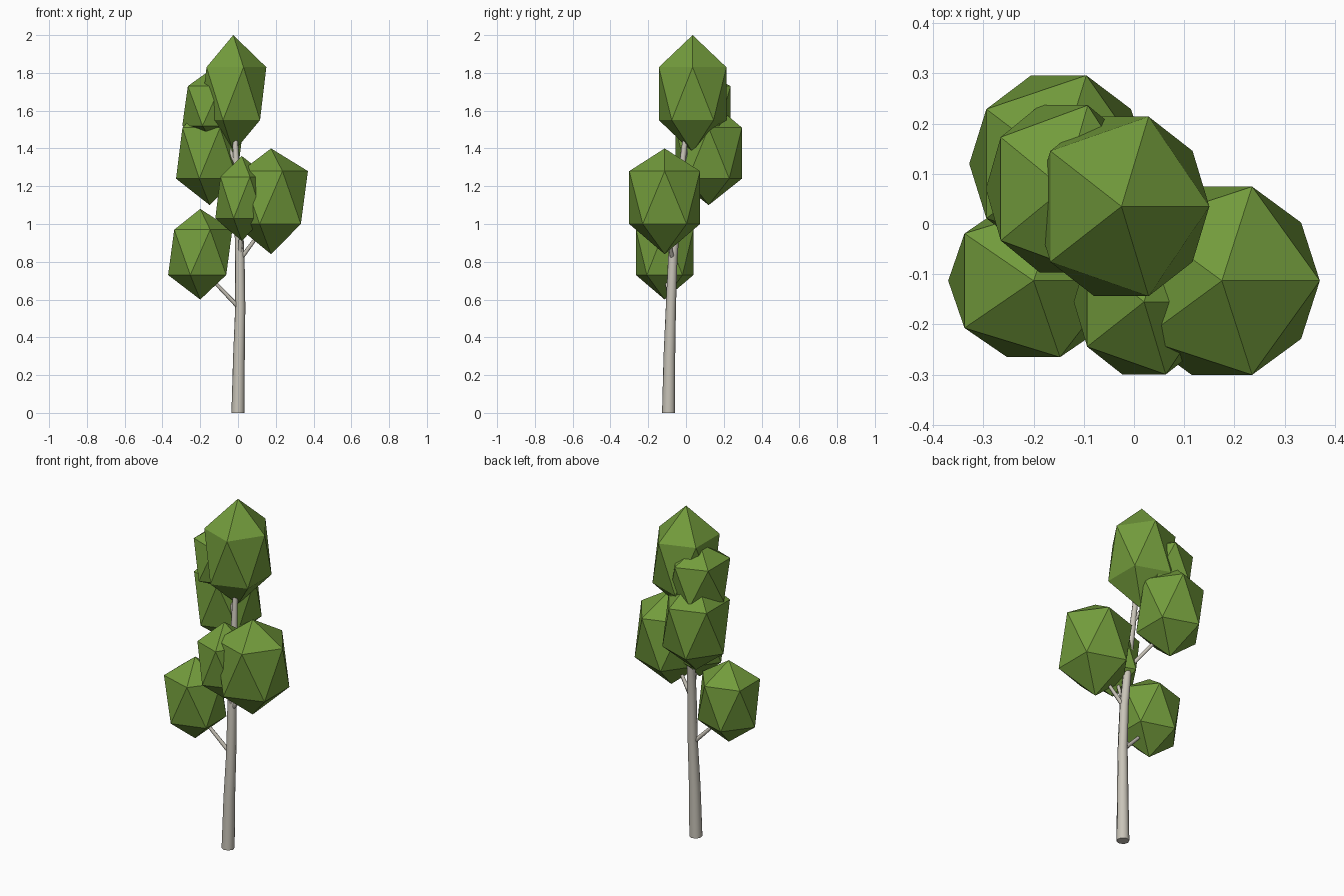
import bpy
import bmesh

cube = bpy.data.objects.get("Cube")
if cube:
    bpy.data.objects.remove(cube, do_unlink=True)


def make_material(name, rgb):
    mat = bpy.data.materials.new(name)
    mat.use_nodes = True
    mat.diffuse_color = (*rgb, 1)
    mat.node_tree.nodes["Principled BSDF"].inputs["Base Color"].default_value = (*rgb, 1)
    return mat


leaf_green = make_material("leaf green", (0.17, 0.33, 0.045))
bark_grey = make_material("pale bark", (0.58, 0.55, 0.48))


def leaf_clump(name, centre, ring, levels):
    """Faceted clump; levels are bottom, lower ring, upper ring and top heights."""
    bottom, low, high, top = levels
    bm = bmesh.new()
    bmesh.ops.create_icosphere(bm, subdivisions=1, radius=1)
    for v in bm.verts:
        if abs(v.co.z) > 0.9:
            z = top if v.co.z > 0 else bottom
        else:
            z = high if v.co.z > 0 else low
        v.co = (centre[0] + v.co.x * ring[0] / 0.894,
                centre[1] + v.co.y * ring[1] / 0.894, z)
    mesh = bpy.data.meshes.new(name)
    bm.to_mesh(mesh)
    bm.free()
    mesh.materials.append(leaf_green)
    obj = bpy.data.objects.new(name, mesh)
    bpy.context.collection.objects.link(obj)


def limb(name, points, radii):
    """Tapered eight-sided tube along a path."""
    curve = bpy.data.curves.new(name, "CURVE")
    curve.dimensions = "3D"
    curve.bevel_depth = 1
    curve.bevel_resolution = 2
    curve.use_fill_caps = True
    spline = curve.splines.new("POLY")
    spline.points.add(len(points) - 1)
    for p, co, r in zip(spline.points, points, radii):
        p.co = (*co, 1)
        p.radius = r
    curve.materials.append(bark_grey)
    obj = bpy.data.objects.new(name, curve)
    bpy.context.collection.objects.link(obj)
    bpy.ops.object.select_all(action="DESELECT")
    obj.select_set(True)
    bpy.context.view_layer.objects.active = obj
    bpy.ops.object.convert(target="MESH")
    bpy.ops.object.shade_smooth_by_angle(angle=1.0)


# Leaf clumps
leaf_clump("crown_leaves", (-0.025, 0.035), (0.175, 0.188), (1.38, 1.55, 1.83, 2.0))
leaf_clump("upper_back_leaves", (-0.14, 0.07), (0.155, 0.175), (1.44, 1.52, 1.73, 1.82))
leaf_clump("back_leaves", (-0.15, 0.12), (0.178, 0.185), (1.1, 1.24, 1.51, 1.66))
leaf_clump("left_leaves", (0.175, -0.113), (0.195, 0.197), (0.84, 1.0, 1.28, 1.4))
leaf_clump("front_leaves", (0.02, -0.155), (0.14, 0.152), (0.91, 1.03, 1.25, 1.36))
leaf_clump("right_leaves", (-0.2, -0.113), (0.17, 0.16), (0.6, 0.73, 0.97, 1.08))

# Trunk, bending back towards the top
limb("trunk",
     [(0, -0.092, 0), (0.005, -0.088, 0.3), (0.012, -0.08, 0.56), (0.01, -0.07, 0.82),
      (0, -0.045, 1.1), (-0.013, -0.01, 1.4), (-0.02, 0.02, 1.65)],
     [0.035, 0.031, 0.027, 0.025, 0.021, 0.015, 0.01])

# Branches reaching into the clumps
branches = {
    "right_branch": ((0.012, -0.08, 0.55), (-0.18, -0.11, 0.75)),
    "left_branch": ((0.01, -0.07, 0.81), (0.15, -0.11, 1.0)),
    "front_branch": ((0.01, -0.07, 0.82), (0.02, -0.14, 1.05)),
    "back_branch": ((0.002, -0.05, 1.04), (-0.13, 0.1, 1.25)),
    "upper_back_branch": ((-0.01, -0.02, 1.32), (-0.12, 0.06, 1.55)),
}
for branch_name, ends in branches.items():
    limb(branch_name, ends, (0.012, 0.008))
